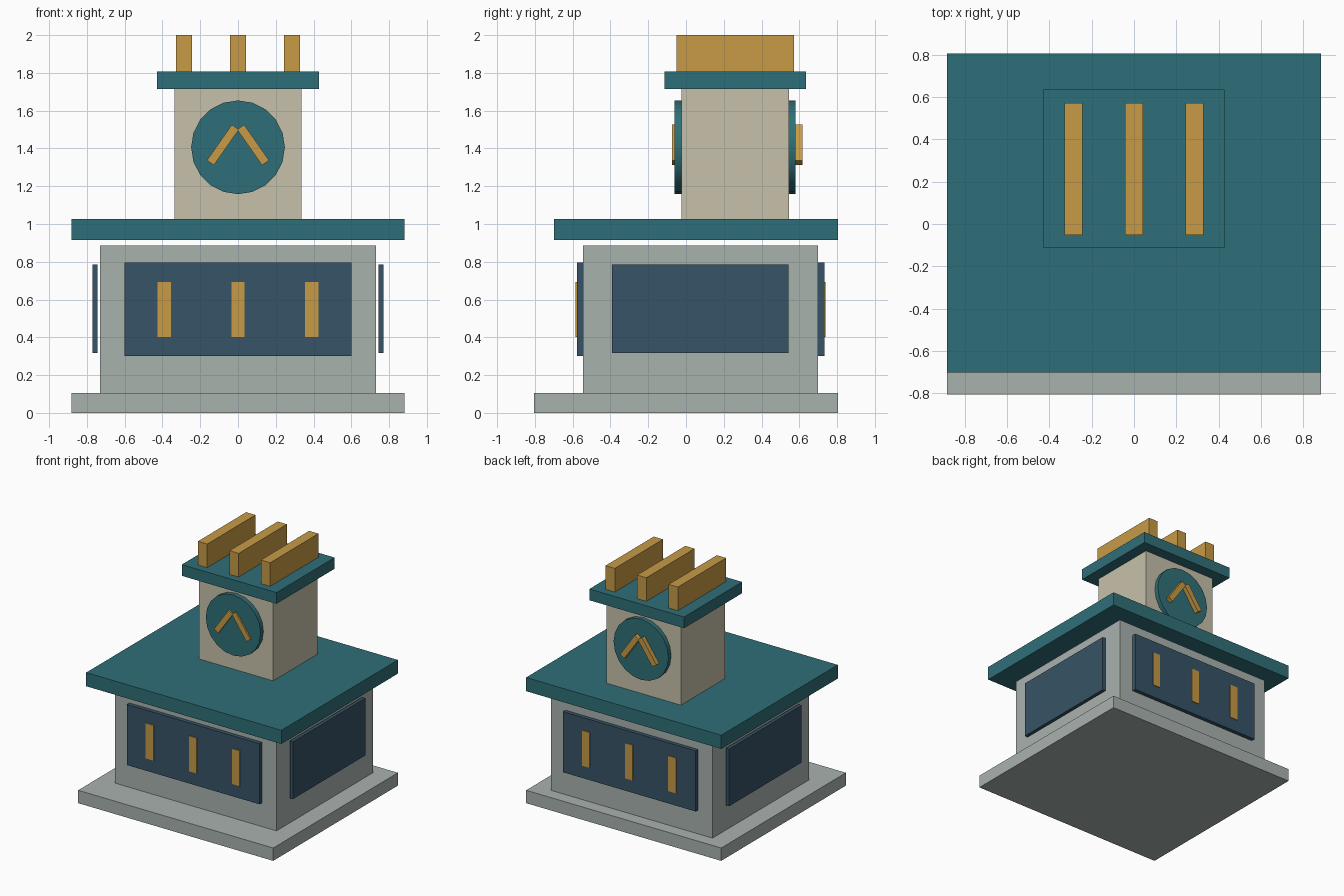
import bpy
import math

if "Cube" in bpy.data.objects:
    bpy.data.objects.remove(bpy.data.objects["Cube"])


def material(name, hex_code):
    def lin(c):
        return c / 12.92 if c <= 0.04045 else ((c + 0.055) / 1.055) ** 2.4
    m = bpy.data.materials.new(name)
    rgb = [lin(int(hex_code[i:i + 2], 16) / 255) for i in (0, 2, 4)]
    m.diffuse_color = (*rgb, 1)
    m.use_nodes = True
    m.node_tree.nodes["Principled BSDF"].inputs["Base Color"].default_value = m.diffuse_color
    return m


STONE = material("grey_stone", "A9B2AE")
CREAM = material("cream_plaster", "C7C1AA")
TEAL = material("teal_roof", "2F6F78")
GLASS = material("dark_blue_panel", "365366")
GOLD = material("gold_trim", "C79B46")


def box(name, x, y, z, mat):
    """Box from (min, max) ranges on each axis."""
    bpy.ops.mesh.primitive_cube_add(size=1)
    o = bpy.context.object
    o.name = name
    o.location = [(r[0] + r[1]) / 2 for r in (x, y, z)]
    o.scale = [r[1] - r[0] for r in (x, y, z)]
    o.data.materials.append(mat)
    return o


# Main building
box("plinth", (-0.882, 0.882), (-0.805, 0.805), (0, 0.105), STONE)
box("hall", (-0.73, 0.73), (-0.545, 0.70), (0.105, 0.885), STONE)
box("main_roof", (-0.882, 0.882), (-0.70, 0.805), (0.915, 1.027), TEAL)

# Front and back panels with gold bars
for side, y0, y1, y2 in (("front", -0.545, -0.578, -0.585),
                         ("back", 0.70, 0.732, 0.738)):
    box(side + "_panel", (-0.6, 0.6), sorted((y0, y1)), (0.30, 0.795), GLASS)
    for i, x in enumerate((-0.39, 0, 0.39)):
        box(f"{side}_bar_{i}", (x - 0.035, x + 0.035), sorted((y0, y2)),
            (0.403, 0.692), GOLD)

# Side panels
for side, s in (("left", -1), ("right", 1)):
    box(side + "_panel", sorted((s * 0.743, s * 0.771)), (-0.392, 0.543),
        (0.317, 0.785), GLASS)

# Tower, cap and roof fins
box("tower", (-0.336, 0.336), (-0.025, 0.545), (1.027, 1.715), CREAM)
box("tower_cap", (-0.428, 0.428), (-0.114, 0.636), (1.715, 1.807), TEAL)
for i, x in enumerate((-0.285, 0, 0.285)):
    box(f"roof_fin_{i}", (x - 0.042, x + 0.042), (-0.051, 0.572),
        (1.807, 2.0), GOLD)

# Clock faces and hands
for side, y0, y1, y2 in (("front", -0.025, -0.062, -0.075),
                         ("back", 0.545, 0.581, 0.617)):
    bpy.ops.mesh.primitive_cylinder_add(
        vertices=20, radius=0.248, depth=abs(y1 - y0),
        location=(0, (y0 + y1) / 2, 1.406), rotation=(math.pi / 2, 0, 0))
    disc = bpy.context.object
    disc.name = side + "_clock_face"
    disc.data.materials.append(TEAL)
    bpy.ops.object.shade_smooth_by_angle(angle=math.radians(30))
    for hand, s in (("left", -1), ("right", 1)):
        h = box(f"{side}_{hand}_clock_hand", (-0.0225, 0.0225),
                sorted((y1 - (y1 - y0) * 0.3, y2)), (1.302, 1.532), GOLD)
        h.location.x = s * 0.080
        h.location.z = 1.4185
        h.rotation_euler.y = -s * math.radians(35)
